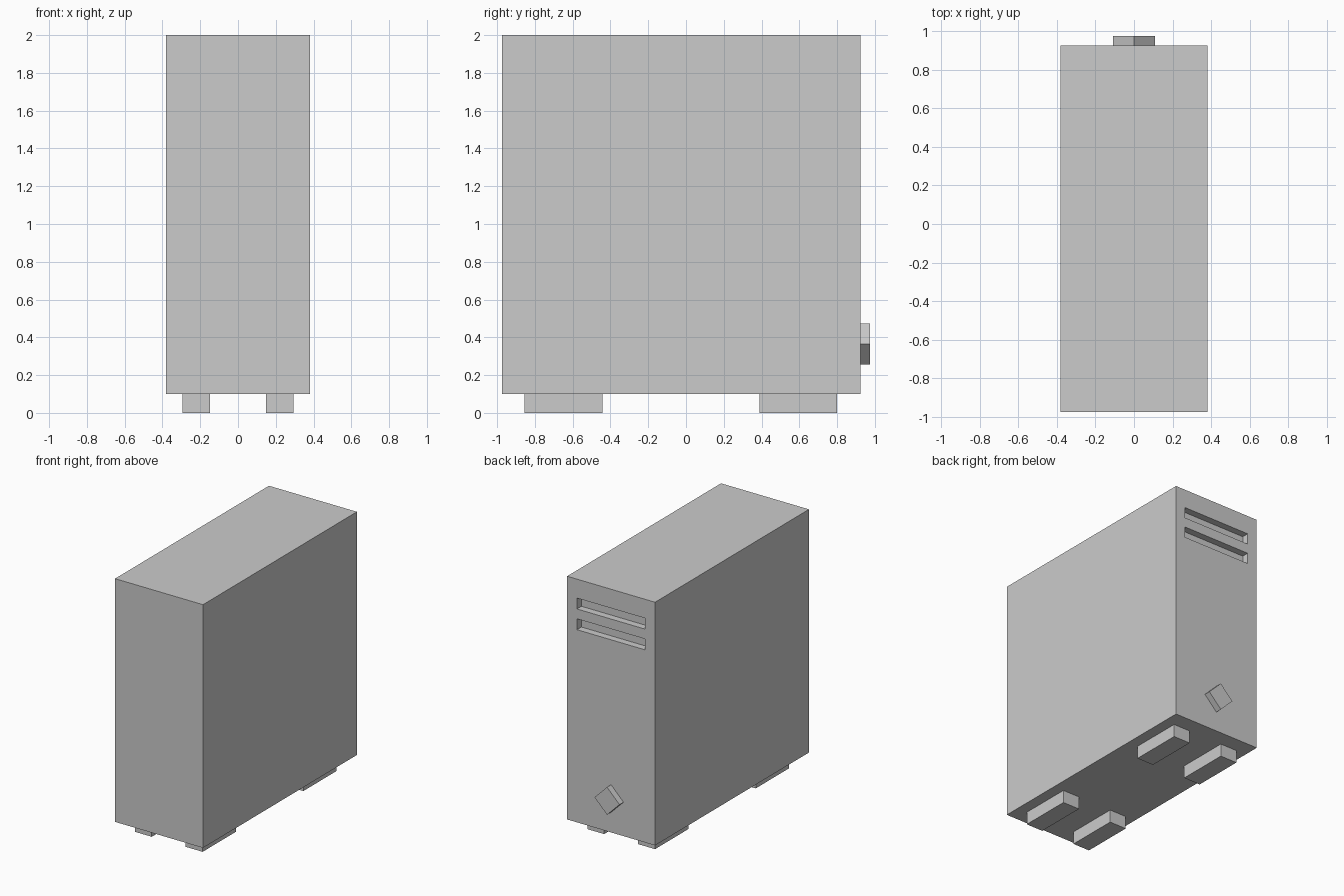
import bpy
import math

if "Cube" in bpy.data.objects:
    bpy.data.objects.remove(bpy.data.objects["Cube"])


def box(name, x, y, z, rot_y=0.0):
    """Box spanning the given (min, max) ranges, optionally turned about y."""
    spans = (x, y, z)
    bpy.ops.mesh.primitive_cube_add(size=1, location=[(a + b) / 2 for a, b in spans])
    ob = bpy.context.object
    ob.name = name
    ob.scale = [b - a for a, b in spans]
    ob.rotation_euler.y = rot_y
    return ob


BACK = 0.925

# Tower case
case = box("case", (-0.38, 0.38), (-0.975, BACK), (0.1, 2.0))

# Two recessed slots high on the +y face
for i, top in enumerate((1.852, 1.69)):
    cutter = box(f"slot_cutter_{i + 1}", (-0.295, 0.295), (BACK - 0.055, BACK + 0.1),
                 (top - 0.085, top))
    cutter.hide_render = True
    cutter.hide_viewport = True
    cut = case.modifiers.new(f"slot_{i + 1}", 'BOOLEAN')
    cut.operation = 'DIFFERENCE'
    cut.solver = 'EXACT'
    cut.object = cutter

# Diamond-shaped button low on the same face
half = 0.108 / math.sqrt(2)
box("button", (-half, half), (BACK, 0.975), (0.365 - half, 0.365 + half), math.radians(45))

# Four feet
for side, sx in (("left", -1), ("right", 1)):
    for end, y in (("front", (-0.855, -0.443)), ("back", (0.388, 0.80))):
        box(f"{end}_{side}_foot", sorted((sx * 0.147, sx * 0.293)), y, (0.0, 0.1))
